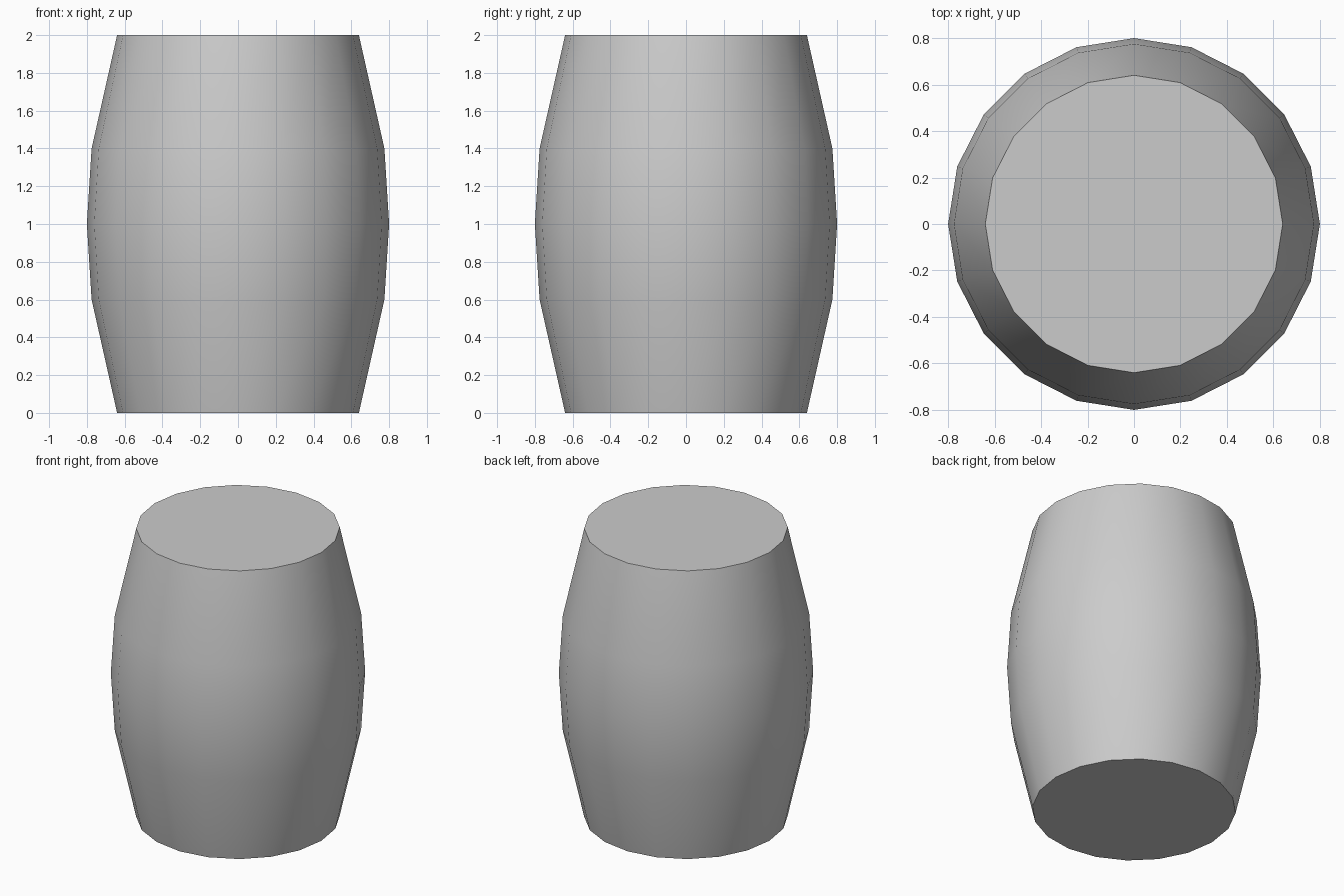
import bpy, bmesh
from math import cos, sin, tau

if "Cube" in bpy.data.objects:
    bpy.data.objects.remove(bpy.data.objects["Cube"])

SIDES = 20
# Barrel profile: (radius, height)
PROFILE = [(0.64, 0.0), (0.775, 0.6), (0.80, 1.0), (0.775, 1.4), (0.64, 2.0)]

# Barrel body: stacked rings joined by quads, closed with flat caps
bm = bmesh.new()
rings = [[bm.verts.new((r * cos(tau * i / SIDES), r * sin(tau * i / SIDES), z))
          for i in range(SIDES)] for r, z in PROFILE]
for low, high in zip(rings, rings[1:]):
    for i in range(SIDES):
        j = (i + 1) % SIDES
        bm.faces.new((low[i], low[j], high[j], high[i]))
bm.faces.new(rings[-1])
bm.faces.new(rings[0][::-1])

mesh = bpy.data.meshes.new("barrel")
bm.to_mesh(mesh)
bm.free()
barrel = bpy.data.objects.new("barrel", mesh)
bpy.context.collection.objects.link(barrel)

# Smooth sides, sharp cap edges
bpy.context.view_layer.objects.active = barrel
barrel.select_set(True)
bpy.ops.object.shade_smooth_by_angle()
